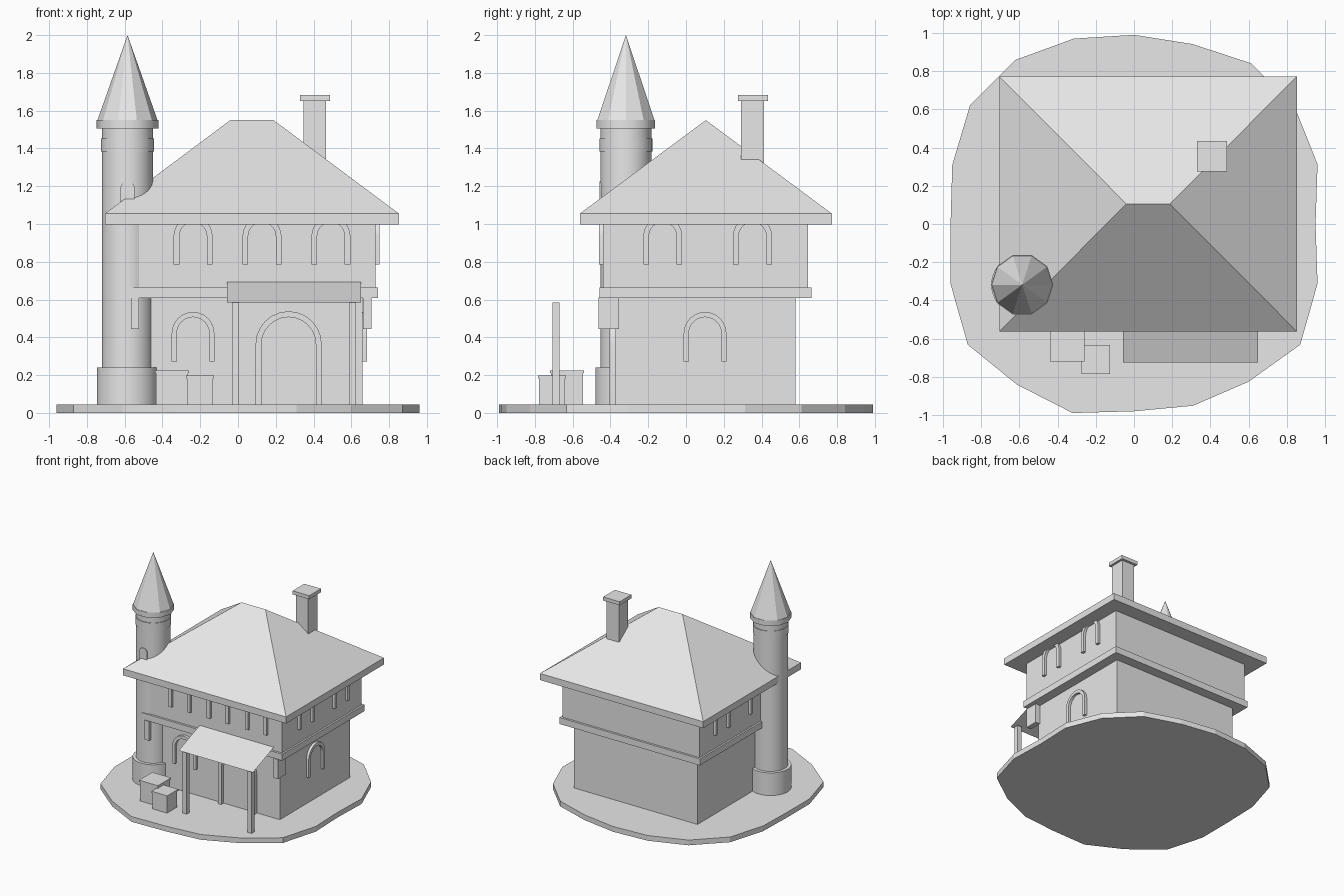
import bpy, bmesh, math
from mathutils import Matrix, Vector

if "Cube" in bpy.data.objects:
    bpy.data.objects.remove(bpy.data.objects["Cube"])

GREY = bpy.data.materials.new("light_grey")
GREY.diffuse_color = (0.8, 0.8, 0.8, 1)
GREY.use_nodes = True
GREY.node_tree.nodes["Principled BSDF"].inputs["Base Color"].default_value = GREY.diffuse_color


def finish(name, bm, smooth=None):
    bmesh.ops.recalc_face_normals(bm, faces=bm.faces)
    mesh = bpy.data.meshes.new(name)
    bm.to_mesh(mesh)
    bm.free()
    mesh.materials.append(GREY)
    ob = bpy.data.objects.new(name, mesh)
    bpy.context.collection.objects.link(ob)
    if smooth:
        bpy.ops.object.select_all(action='DESELECT')
        ob.select_set(True)
        bpy.context.view_layer.objects.active = ob
        bpy.ops.object.shade_smooth_by_angle(angle=math.radians(smooth))
    return ob


def box(name, x, y, z):
    bm = bmesh.new()
    bmesh.ops.create_cube(bm, size=1)
    for v in bm.verts:
        v.co = [r[0] + (r[1] - r[0]) * (c + 0.5) for r, c in zip((x, y, z), v.co)]
    return finish(name, bm)


def loft(name, rings, smooth=None):
    """Closed skin through rings with equal point counts."""
    bm = bmesh.new()
    vs = [[bm.verts.new(p) for p in ring] for ring in rings]
    n = len(vs[0])
    for lo, hi in zip(vs, vs[1:]):
        for i in range(n):
            bm.faces.new((lo[i], lo[(i + 1) % n], hi[(i + 1) % n], hi[i]))
    bm.faces.new(vs[0])
    bm.faces.new(vs[-1])
    bmesh.ops.remove_doubles(bm, verts=bm.verts, dist=0.0005)
    return finish(name, bm, smooth)


def rect(cx, cy, hx, hy, z):
    return [(cx + sx * hx, cy + sy * hy, z) for sx, sy in ((-1, -1), (1, -1), (1, 1), (-1, 1))]


def turned(name, cx, cy, profile, sides=40, smooth=30):
    return loft(name, [[(cx + r * math.cos(2 * math.pi * i / sides),
                         cy + r * math.sin(2 * math.pi * i / sides), z)
                        for i in range(sides)] for r, z in profile], smooth)


def extrude_face(bm, pts, vec):
    f = bm.faces.new([bm.verts.new(p) for p in pts])
    res = bmesh.ops.extrude_face_region(bm, geom=[f])
    bmesh.ops.translate(bm, vec=vec, verts=[e for e in res["geom"] if isinstance(e, bmesh.types.BMVert)])


def arch_line(r, bottom, spring, n=12):
    arc = [(r * math.cos(math.pi * i / n), spring + r * math.sin(math.pi * i / n)) for i in range(n + 1)]
    return [(r, bottom)] + arc + [(-r, bottom)]


def arch(name, x, y, angle, r, bottom, spring, width, depth):
    """Arched frame on a wall; faces -y before turning by angle."""
    place = Matrix.Translation((x, y, 0)) @ Matrix.Rotation(math.radians(angle), 4, 'Z')
    back = 0.003
    pts = arch_line(r, bottom, spring) + arch_line(r - width, bottom, spring)[::-1]
    bm = bmesh.new()
    extrude_face(bm, [(u, back, z) for u, z in pts], Vector((0, -depth - back, 0)))
    bmesh.ops.transform(bm, verts=bm.verts, matrix=place)
    finish(name, bm, 30)


CX, CY = 0.072, 0.104

# uneven ground slab
radii = [.95, 1.01, 1.04, 1.04, .99, .99, 1.02, 1.06, 1.06, 1.0,
         .96, 1.01, 1.075, 1.04, 1.04, .98, 1.0, 1.02, 1.075, 1.01]
loft("ground_slab", [[(r * math.cos(math.radians(18 * i)), r * math.sin(math.radians(18 * i)), z)
                      for i, r in enumerate(radii)] for z in (0, 0.045)])

# house body: lower walls, floor band and upper walls in one stepped skin
steps = ((0.588, 0.476, 0.045), (0.588, 0.476, 0.608), (0.67, 0.561, 0.608),
         (0.67, 0.561, 0.664), (0.655, 0.543, 0.664), (0.655, 0.543, 0.998))
loft("house_walls", [rect(CX, CY, hx, hy, z) for hx, hy, z in steps])
for xs in ((-0.567, -0.525), (0.663, 0.706)):
    box("corner_bracket", xs, (-0.464, -0.354), (0.443, 0.61))

# hipped roof with eaves, one skin rising to a short ridge
RX, RY = 0.074, 0.105
loft("hipped_roof", [rect(RX, RY, 0.778, 0.667, 0.998), rect(RX, RY, 0.778, 0.667, 1.055),
                     rect(RX, RY, 0.114, 0.0, 1.55)])

# chimney
box("chimney", (0.348, 0.467), (0.29, 0.414), (1.3, 1.652))
box("chimney_cap", (0.329, 0.487), (0.275, 0.434), (1.652, 1.683))

# window and door frames
for x in (-0.238, 0.127, 0.492):
    arch("upper_front_window", x, CY - 0.543, 0, 0.103, 0.786, 0.936, 0.03, 0.022)
for y in (-0.123, 0.352):
    arch("upper_right_window", CX + 0.655, y, 90, 0.103, 0.786, 0.936, 0.03, 0.022)
    arch("upper_left_window", CX - 0.655, y, -90, 0.103, 0.786, 0.936, 0.03, 0.022)
arch("lower_front_window", -0.238, CY - 0.476, 0, 0.113, 0.272, 0.421, 0.027, 0.025)
arch("lower_right_window", CX + 0.588, 0.101, 90, 0.113, 0.272, 0.421, 0.027, 0.022)
arch("door_frame", 0.268, CY - 0.476, 0, 0.175, 0.045, 0.363, 0.031, 0.033)

# round tower
TX, TY = -0.585, -0.318
turned("tower_shaft", TX, TY, ((0.162, 0.045), (0.162, 0.24), (0.135, 0.24), (0.135, 1.385),
                               (0.14, 1.385), (0.14, 1.452), (0.135, 1.452), (0.135, 1.505)))
turned("tower_roof_rim", TX, TY, ((0.163, 1.505), (0.163, 1.55)), 10, 40)
turned("tower_spire", TX, TY, ((0.159, 1.55), (0.0, 2.0)), 10, None)
arch("tower_window", TX, TY - 0.135, 0, 0.037, 1.06, 1.188, 0.036, 0.005)

# porch awning: a single sheet on two posts
bm = bmesh.new()
bm.faces.new([bm.verts.new(p) for p in ((-0.058, -0.725, 0.584), (0.65, -0.725, 0.584),
                                        (0.65, -0.44, 0.693), (-0.058, -0.44, 0.693))])
bm.normal_update()
finish("awning", bm)
for x in (-0.014, 0.606):
    box("awning_post", (x - 0.019, x + 0.019), (-0.707, -0.669), (0.045, 0.584))

# crates with thin lids
for x, y, h, top in ((-0.35, -0.63, 0.09, 0.225), (-0.201, -0.709, 0.075, 0.198)):
    i = h - 0.006
    box("crate", (x - i, x + i), (y - i, y + i), (0.045, top - 0.015))
    box("crate_lid", (x - h, x + h), (y - h, y + h), (top - 0.015, top))
